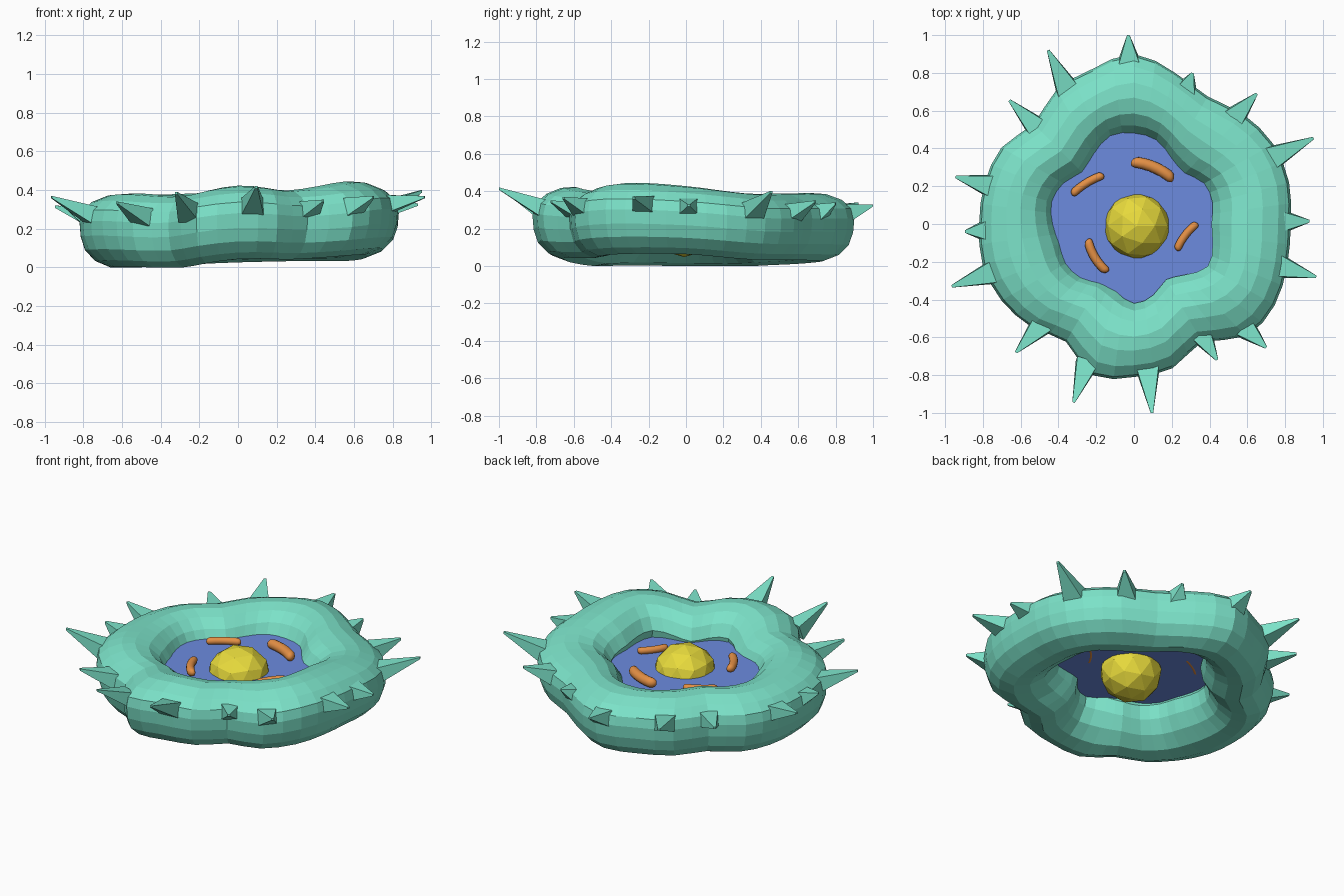
import bpy, bmesh, math, random
from mathutils import Vector

if "Cube" in bpy.data.objects:
    bpy.data.objects.remove(bpy.data.objects["Cube"])

random.seed(4)


def material(name, rgb):
    m = bpy.data.materials.new(name)
    m.diffuse_color = (*rgb, 1)
    m.use_nodes = True
    m.node_tree.nodes["Principled BSDF"].inputs["Base Color"].default_value = m.diffuse_color
    return m


TEAL = material("teal", (0.20, 0.76, 0.58))
BLUE = material("blue", (0.15, 0.26, 0.74))
YELLOW = material("yellow", (0.80, 0.70, 0.045))
ORANGE = material("orange", (0.78, 0.28, 0.06))


def finish(bm, name, mat, smooth=False):
    bmesh.ops.recalc_face_normals(bm, faces=bm.faces)
    for f in bm.faces:
        f.smooth = smooth
    me = bpy.data.meshes.new(name)
    bm.to_mesh(me)
    bm.free()
    me.materials.append(mat)
    ob = bpy.data.objects.new(name, me)
    bpy.context.collection.objects.link(ob)
    return ob


def loft(name, rings, mat, closed=False, smooth=False):
    """Skin a list of equal-length point rings; cap the ends unless closed."""
    bm = bmesh.new()
    vs = [[bm.verts.new(p) for p in r] for r in rings]
    n = len(vs[0])
    for i in range(len(vs) if closed else len(vs) - 1):
        a, b = vs[i], vs[(i + 1) % len(vs)]
        for j in range(n):
            k = (j + 1) % n
            bm.faces.new((a[j], a[k], b[k], b[j]))
    if not closed:
        bm.faces.new(vs[0])
        bm.faces.new(vs[-1])
    return finish(bm, name, mat, smooth)


def around(table, ang):
    """Periodic Catmull-Rom lookup of evenly spaced values by angle."""
    n = len(table)
    f = (ang / math.tau * n) % n
    i = int(f)
    t = f - i
    a, b, c, d = (table[(i + k) % n] for k in (-1, 0, 1, 2))
    return b + 0.5 * t * (c - a + t * (2*a - 5*b + 4*c - d + t * (3*(b - c) + d - a)))


def polar(ang, r, z):
    return Vector((r * math.cos(ang), r * math.sin(ang), z))


# Outline radii every 15 degrees, centre and half heights every 30 degrees
OUTER = [.83, .85, .85, .82, .78, .83, .90, .85, .82, .75, .81, .82,
         .82, .83, .81, .77, .72, .83, .81, .79, .72, .84, .86, .84]
INNER = [.41, .43, .43, .38, .40, .46, .48, .48, .42, .38, .42, .44,
         .42, .40, .41, .39, .35, .37, .42, .39, .34, .38, .45, .43]
MID_Z = [.245, .212, .21, .208, .195, .187, .188, .193, .185, .233, .22, .254]
HALF_H = [.182, .177, .177, .182, .185, .188, .188, .19, .186, .19, .178, .19]
# Wall cross-section: across (-1 inner, 1 outer) and up
PROFILE = [(1, .25), (.94, .55), (.68, .8), (.28, .97), (-.1, 1), (-.5, .88), (-.8, .6),
           (-1, .22), (-.92, -.22), (-.66, -.62), (-.25, -.92), (.2, -1), (.6, -.82),
           (.86, -.52), (.97, -.15)]
SEGS, FLOOR = 48, 0.25

# Wavy cell wall ring
rings = []
for s in range(SEGS):
    a = math.tau * s / SEGS
    ro, ri, zc, hh = (around(t, a) for t in (OUTER, INNER, MID_Z, HALF_H))
    rings.append([polar(a, (ro + ri) / 2 + (ro - ri) / 2 * u, max(0, zc + hh * v))
                  for u, v in PROFILE])
loft("cell_wall", rings, TEAL, closed=True)

# Flat inner membrane, tucked into the wall
bm = bmesh.new()
hub = bm.verts.new((0, 0, FLOOR))
rim = []
for s in range(SEGS):
    a = math.tau * s / SEGS
    rim.append(bm.verts.new(polar(a, around(INNER, a) + .04, FLOOR)))
for s in range(SEGS):
    bm.faces.new((hub, rim[s], rim[(s + 1) % SEGS]))
finish(bm, "membrane", BLUE)

# Faceted, slightly lumpy nucleus
bm = bmesh.new()
bmesh.ops.create_icosphere(bm, subdivisions=2, radius=.18)
for v in bm.verts:
    v.co *= random.uniform(.98, 1.02)
    v.co = Vector((v.co.x + .015, v.co.y - .01, v.co.z * .95 + .217))
finish(bm, "nucleus", YELLOW)

# Bent capsule organelles: start, end, sideways bend, radius
RODS = [((-.015, .33), (.21, .235), .02, .03), ((-.33, .155), (-.16, .26), .012, .022),
        ((-.245, -.08), (-.14, -.255), -.018, .024), ((.225, -.14), (.335, .005), .012, .021)]
for i, (p, q, bend, rad) in enumerate(RODS):
    p, q = Vector((*p, FLOOR + rad * .95)), Vector((*q, FLOOR + rad * .95))
    d = (q - p).normalized()
    side = Vector((-d.y, d.x, 0))
    length = (q - p).length
    stations = [(rad * (1 - math.cos(t)), rad * math.sin(t)) for t in (.2, .6, 1.05, 1.57)]
    body = [(rad + (length - 2 * rad) * k / 5, rad) for k in range(1, 5)]
    stations += body + [(length - x, r) for x, r in reversed(stations)]
    rings = []
    for x, r in stations:
        w = 1 - (2 * x / length - 1) ** 2
        c = p + d * x + side * bend * w
        rings.append([c + side * r * math.cos(math.tau * k / 14)
                      + Vector((0, 0, r * math.sin(math.tau * k / 14))) for k in range(14)])
    loft(f"organelle_{i + 1}", rings, ORANGE, smooth=True)

# Spikes around the wall: tip x, y, z
TIPS = [(-.03, 1.0, .33), (.31, .80, .34), (.65, .69, .35), (.95, .455, .40),
        (.93, .015, .33), (.965, -.28, .37), (.70, -.655, .37), (.44, -.72, .35),
        (.095, -1.0, .42), (-.32, -.945, .39), (-.625, -.68, .34), (-.965, -.33, .37),
        (-.895, -.04, .32), (-.945, .25, .32), (-.66, .655, .305), (-.455, .92, .34)]
for i, tip in enumerate(TIPS):
    tip = Vector(tip)
    a = math.atan2(tip.y, tip.x)
    tan = Vector((-math.sin(a), math.cos(a), 0))
    ro, zc = around(OUTER, a), around(MID_Z, a)
    half = .048 + .06 * min(.25, max(0, tip.xy.length - ro))
    base, top = [], []
    for sx, sz in ((-1, 0), (1, 0), (1, 1), (-1, 1)):
        base.append(polar(a, ro - .02 - .03 * sz, zc + .03 + .09 * sz) + tan * half * sx)
        top.append(tip + tan * .007 * sx + Vector((0, 0, -.012 + .012 * sz)))
    loft(f"spike_{i + 1:02d}", [base, top], TEAL)
